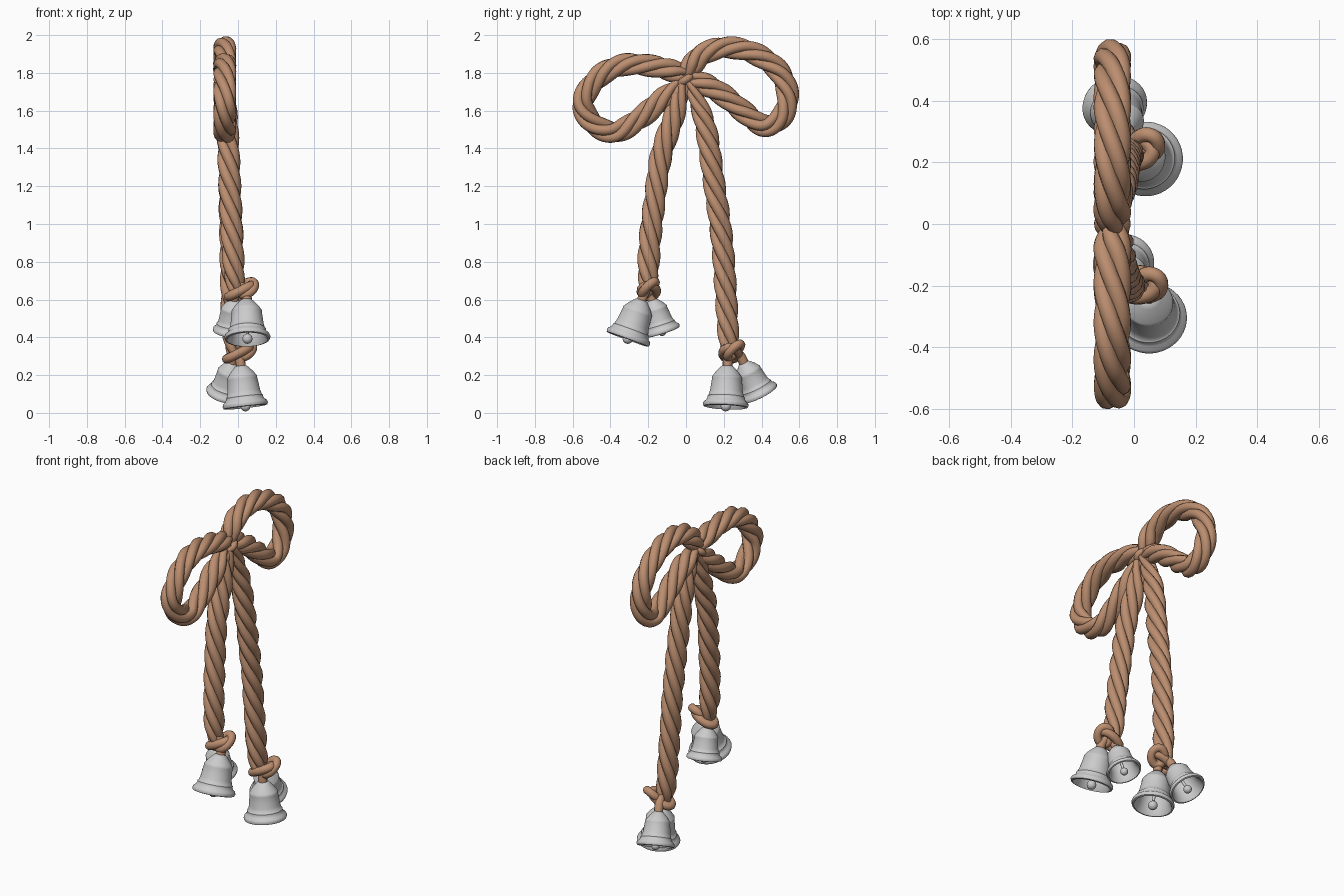
import bpy, bmesh
from math import sin, cos, pi
from mathutils import Vector

if "Cube" in bpy.data.objects:
    bpy.data.objects.remove(bpy.data.objects["Cube"])

rope_mat = bpy.data.materials.new("rope_tan")
rope_mat.diffuse_color = (0.5, 0.27, 0.16, 1)
rope_mat.use_nodes = True
rope_mat.node_tree.nodes["Principled BSDF"].inputs["Base Color"].default_value = rope_mat.diffuse_color


def smooth_path(pts, closed=False, steps=10):
    """Catmull-Rom curve through points of any dimension (x, y, z, size)."""
    n, out = len(pts), []
    for i in range(n if closed else n - 1):
        if closed:
            p = [Vector(pts[(i + k) % n]) for k in (-1, 0, 1, 2)]
        else:
            p = [Vector(pts[min(max(i + k, 0), n - 1)]) for k in (-1, 0, 1, 2)]
        for s in range(steps):
            t = s / steps
            out.append(0.5 * (2 * p[1] + (p[2] - p[0]) * t
                              + (2 * p[0] - 5 * p[1] + 4 * p[2] - p[3]) * t * t
                              + (3 * p[1] - p[0] - 3 * p[2] + p[3]) * t ** 3))
    if not closed:
        out.append(Vector(pts[-1]))
    return out


def frames(path, closed=False):
    """Tangent-following side vectors along a path."""
    n, res, u = len(path), [], None
    for i in range(n):
        a = path[i - 1] if (i or closed) else path[0]
        b = path[(i + 1) % n] if (i < n - 1 or closed) else path[-1]
        t = (b - a).normalized()
        if u is None:
            u = t.orthogonal()
        u = (u - t * u.dot(t)).normalized()
        res.append((u.copy(), t.cross(u)))
    return res


def tube(bm, path, radii, sides=10, closed=False):
    rings = []
    for p, r, (u, v) in zip(path, radii, frames(path, closed)):
        rings.append([bm.verts.new(p + r * (u * cos(2 * pi * k / sides) + v * sin(2 * pi * k / sides)))
                      for k in range(sides)])
    n = len(rings)
    for i in range(n if closed else n - 1):
        a, b = rings[i], rings[(i + 1) % n]
        off = 0
        if closed and i == n - 1:      # line up the seam
            off = min(range(sides), key=lambda o: (a[0].co - b[o].co).length)
        for k in range(sides):
            m = (k + 1) % sides
            bm.faces.new((a[k], a[m], b[(m + off) % sides], b[(k + off) % sides]))
    if not closed:
        bm.faces.new(rings[0])
        bm.faces.new(rings[-1])


def finish(bm, name, mat=None):
    bmesh.ops.recalc_face_normals(bm, faces=bm.faces)
    me = bpy.data.meshes.new(name)
    bm.to_mesh(me)
    bm.free()
    ob = bpy.data.objects.new(name, me)
    bpy.context.collection.objects.link(ob)
    if mat:
        me.materials.append(mat)
    bpy.ops.object.select_all(action='DESELECT')
    ob.select_set(True)
    bpy.context.view_layer.objects.active = ob
    bpy.ops.object.shade_smooth_by_angle(angle=0.9)
    return ob


def rope(name, pts, strands=4, pitch=0.52):
    """Twisted rope; each point is (x, y, z, thickness factor)."""
    path4 = smooth_path(pts)
    path = [p.to_3d() for p in path4]
    size = [p[3] for p in path4]
    fr, bm = frames(path), bmesh.new()
    for s in range(strands):
        dist, line = 0, []
        for i, p in enumerate(path):
            if i:
                dist += (p - path[i - 1]).length
            a = 2 * pi * (s / strands - dist / pitch)
            u, v = fr[i]
            line.append(p + 0.033 * size[i] * (u * cos(a) + v * sin(a)))
        tube(bm, line, [0.028 * k for k in size])
    return finish(bm, name, rope_mat)


# bow loops, given as (y, z) in the bow's plane, pinched at the knot
X = -0.07
left = [(0.0, 1.79), (-0.07, 1.81), (-0.17, 1.835), (-0.33, 1.842), (-0.46, 1.78), (-0.545, 1.65),
        (-0.50, 1.54), (-0.38, 1.485), (-0.25, 1.555), (-0.12, 1.665), (-0.01, 1.75)]
right = [(-0.01, 1.78), (0.035, 1.845), (0.1, 1.905), (0.215, 1.935), (0.36, 1.905), (0.49, 1.81),
         (0.54, 1.68), (0.505, 1.565), (0.415, 1.52), (0.31, 1.59), (0.2, 1.68), (0.1, 1.74), (0.0, 1.775)]
for name, loop in (("bow_loop_left", left), ("bow_loop_right", right)):
    last = len(loop) - 1
    rope(name, [(X, y, z, 0.6 if i in (0, last) else 1) for i, (y, z) in enumerate(loop)])

# hanging tails
rope("tail_left", [(-0.06, -0.005, 1.77, 0.55), (-0.058, -0.06, 1.58, 0.95), (-0.05, -0.13, 1.37, 1),
                   (-0.04, -0.165, 1.13, 1), (-0.03, -0.19, 0.92, 1), (-0.02, -0.2, 0.74, 0.95),
                   (-0.005, -0.2, 0.63, 0.6)])
rope("tail_right", [(-0.06, 0.015, 1.77, 0.55), (-0.055, 0.1, 1.53, 0.95), (-0.045, 0.145, 1.24, 1),
                    (-0.04, 0.19, 0.92, 1), (-0.035, 0.21, 0.65, 1), (-0.025, 0.225, 0.4, 0.95),
                    (-0.01, 0.23, 0.29, 0.6)])


def cord(name, pts, r, closed=False):
    bm = bmesh.new()
    path = smooth_path(pts, closed, 8)
    tube(bm, path, [r] * len(path), 10, closed)
    return finish(bm, name, rope_mat)


# small wrap in the middle of the bow
cord("bow_knot", [(-0.07 + 0.04 * cos(a), 0.028 * sin(a), 1.765 + 0.02 * sin(a))
                  for a in [k * pi / 4 for k in range(8)]], 0.02, True)

# knots above the bells: a tilted wrap, an outward loop and two hanging cords
bells = {"left": [((0.045, -0.235, 0.595), (0.05, -0.31, 0.388), 0.122),
                  ((-0.02, -0.18, 0.6), (-0.035, -0.125, 0.425), 0.1)],
         "right": [((0.015, 0.22, 0.25), (0.04, 0.21, 0.03), 0.121),
                   ((-0.025, 0.3, 0.275), (-0.065, 0.39, 0.095), 0.107)]}
knots = {"left": (0.01, -0.197, 0.655, 0.0), "right": (0.0, 0.235, 0.325, 0.02)}
for side, (cx, cy, cz, lean) in knots.items():
    ring = [k * pi / 4 for k in range(8)]
    cord("knot_wrap_" + side, [(cx + 0.06 * cos(a), cy + 0.04 * sin(a), cz - 0.01 + 0.03 * cos(a))
                               for a in ring], 0.025, True)
    cord("knot_loop_" + side, [(cx + 0.04 + 0.038 * cos(a), cy + lean + 0.035 * sin(a),
                                cz + 0.005 + 0.035 * sin(a + 0.5)) for a in ring], 0.024, True)
    for i, (top, base, r) in enumerate(bells[side]):
        t = Vector(top)
        down = (Vector(base) - t).normalized()
        cord(f"bell_cord_{side}_{i + 1}", [(cx, cy, cz + 0.03), (t - down * 0.03)[:], (t + down * 0.02)[:]], 0.026)

# bells: lathe profile (radius, height above lip) for a lip radius of 0.122
profile = [(0, .225), (.03, .222), (.042, .21), (.062, .188), (.076, .168), (.081, .16), (.08, .152),
           (.084, .12), (.088, .085), (.095, .06), (.1, .057), (.1, .048), (.106, .036), (.118, .026),
           (.122, .015), (.118, .003), (.108, 0), (.1, .012), (.086, .05), (.078, .11), (.068, .155), (0, .195)]


def bell(name, top, base, r, sides=40):
    bm = bmesh.new()
    k = r / 0.122
    rings = []
    for pr, h in profile:
        if pr == 0:
            rings.append([bm.verts.new((0, 0, h * k))] * sides)
        else:
            rings.append([bm.verts.new((pr * k * cos(2 * pi * j / sides), pr * k * sin(2 * pi * j / sides), h * k))
                          for j in range(sides)])
    for a, b in zip(rings, rings[1:]):
        for j in range(sides):
            m = (j + 1) % sides
            bm.faces.new(list(dict.fromkeys((a[j], a[m], b[m], b[j]))))
    body = finish(bm, name)
    # clapper: rod and ball
    bm = bmesh.new()
    tube(bm, [Vector((0, 0, 0.2 * k)), Vector((0, 0, 0.02 * k))], [0.008, 0.008], 10)
    ball = bmesh.ops.create_uvsphere(bm, u_segments=20, v_segments=12, radius=0.027 * k)
    bmesh.ops.translate(bm, verts=ball["verts"], vec=(0, 0, 0.005 * k))
    clapper = finish(bm, name + "_clapper")
    for ob in (body, clapper):
        ob.location = base
        ob.rotation_mode = 'QUATERNION'
        ob.rotation_quaternion = (Vector(top) - Vector(base)).to_track_quat('Z', 'Y')


for side, pair in bells.items():
    for i, (top, base, r) in enumerate(pair):
        bell(f"bell_{side}_{i + 1}", top, base, r)
